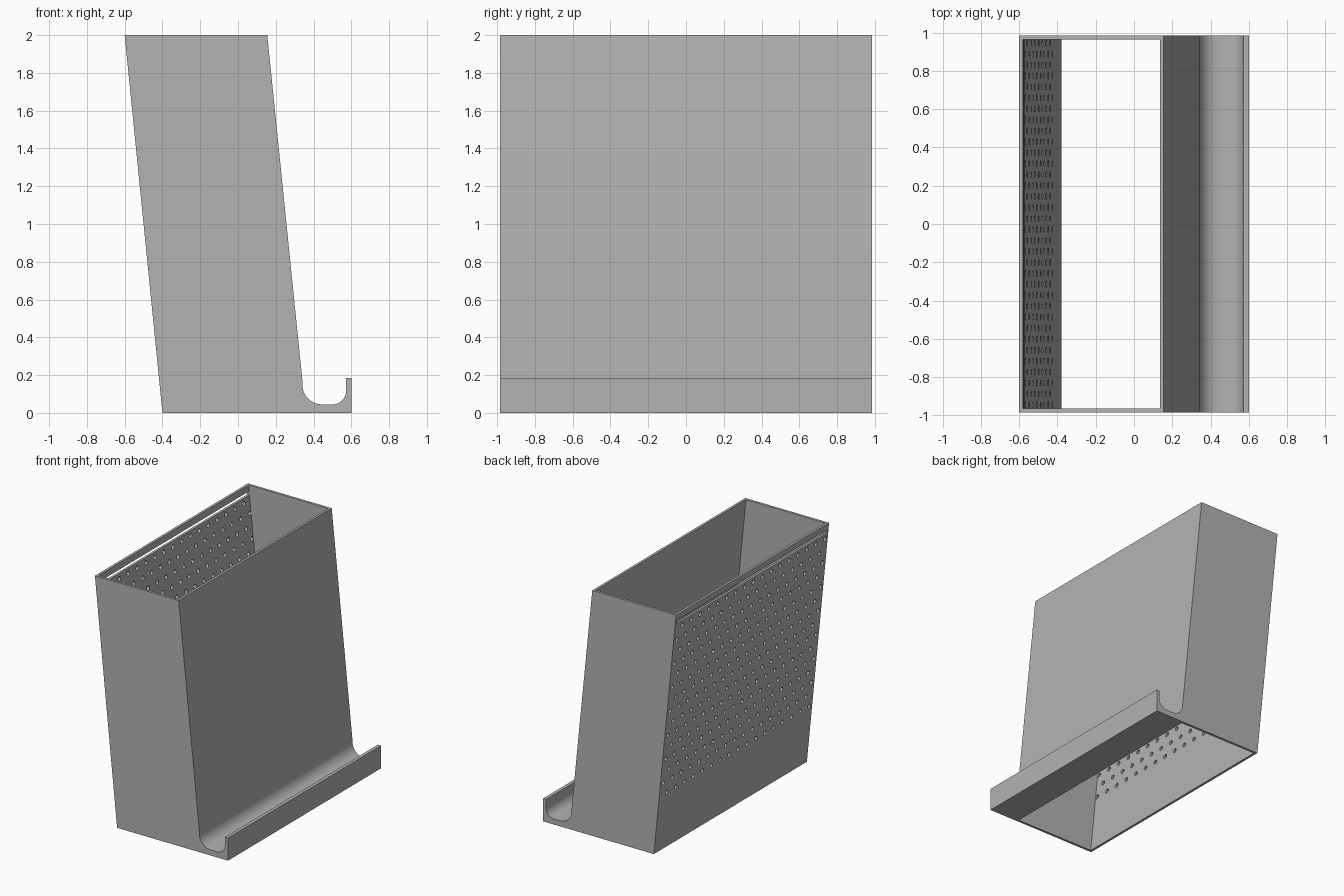
import bpy, bmesh, math
from mathutils import Matrix

cube = bpy.data.objects.get("Cube")
if cube:
    bpy.data.objects.remove(cube, do_unlink=True)

HALF = 0.985      # half depth
WALL = 0.02       # wall thickness
SLOPE = -0.1      # lean of the walls, x per z

grey = bpy.data.materials.new("plain grey")
grey.use_nodes = True
colour = (0.45, 0.45, 0.45, 1)
grey.diffuse_color = colour
grey.node_tree.nodes["Principled BSDF"].inputs["Base Color"].default_value = colour


def finish(bm, name):
    bmesh.ops.recalc_face_normals(bm, faces=bm.faces)
    mesh = bpy.data.meshes.new(name)
    bm.to_mesh(mesh)
    bm.free()
    mesh.materials.append(grey)
    obj = bpy.data.objects.new(name, mesh)
    bpy.context.collection.objects.link(obj)
    return obj


def add_prism(bm, profile, half):
    """Extrude an x-z profile along y, from -half to half."""
    face = bm.faces.new([bm.verts.new((x, -half, z)) for x, z in profile])
    new = bmesh.ops.extrude_face_region(bm, geom=[face])["geom"]
    verts = [v for v in new if isinstance(v, bmesh.types.BMVert)]
    bmesh.ops.translate(bm, verts=verts, vec=(0, 2 * half, 0))


def arc(cx, cz, rx, rz, start, end, steps=14):
    angles = [math.radians(start + (end - start) * i / steps) for i in range(steps + 1)]
    return [(cx + rx * math.cos(a), cz + rz * math.sin(a)) for a in angles]


# Leaning body with the rounded trough and lip
profile = [(-0.4, 0), (0.6, 0), (0.6, 0.185), (0.572, 0.185)]
profile += arc(0.502, 0.118, 0.07, 0.073, 0, -90)
profile += arc(0.446, 0.145, 0.104, 0.1, -90, -186)
profile += [(0.155, 2), (-0.6, 2)]
bm = bmesh.new()
add_prism(bm, profile, HALF)
body = finish(bm, "leaning_holder")

# Cavity open at the top and the bottom
low, high = -0.1, 2.1
bm = bmesh.new()
add_prism(bm, [(-0.38 + SLOPE * low, low), (0.335 + SLOPE * low, low),
               (0.335 + SLOPE * high, high), (-0.38 + SLOPE * high, high)], HALF - WALL)
cavity = finish(bm, "cavity_cutter")

# Staggered ventilation holes and the long slot above them
bm = bmesh.new()
turn = Matrix.Rotation(math.pi / 2, 4, 'Y')
for row in range(15):
    z = 0.48 + 0.1 * row
    for col in range(row % 2, 34, 2):
        place = Matrix.Translation((-0.39 + SLOPE * z, (col - 16.5) * 0.0573, z))
        bmesh.ops.create_cone(bm, cap_ends=True, segments=12, radius1=0.0175,
                              radius2=0.0175, depth=0.1, matrix=place @ turn)
add_prism(bm, [(-0.65, 1.92), (-0.53, 1.92), (-0.53, 1.95), (-0.65, 1.95)], HALF - WALL)
holes = finish(bm, "hole_cutter")

# Cut the body
bpy.context.view_layer.objects.active = body
bpy.ops.object.select_all(action='DESELECT')
body.select_set(True)
for cutter in (cavity, holes):
    cut = body.modifiers.new(cutter.name, 'BOOLEAN')
    cut.operation = 'DIFFERENCE'
    cut.solver = 'EXACT'
    cut.object = cutter
    bpy.ops.object.modifier_apply(modifier=cut.name)
    bpy.data.objects.remove(cutter, do_unlink=True)
bpy.ops.object.shade_smooth_by_angle(angle=math.radians(25))
